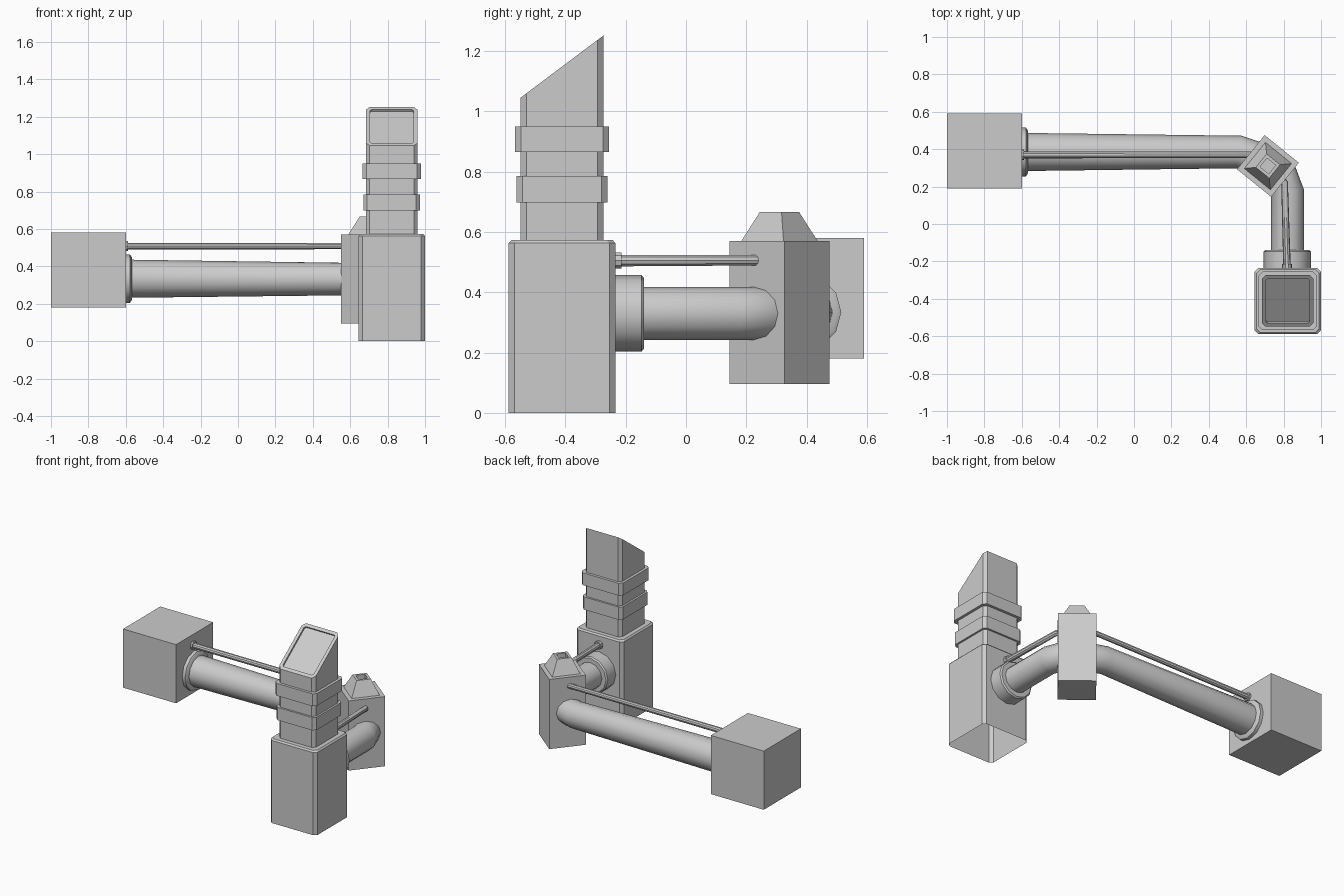
import bpy, bmesh, math
from mathutils import Vector, Matrix

if "Cube" in bpy.data.objects:
    bpy.data.objects.remove(bpy.data.objects["Cube"])


def make_object(name, bm, smooth=False):
    bmesh.ops.recalc_face_normals(bm, faces=bm.faces[:])
    me = bpy.data.meshes.new(name)
    bm.to_mesh(me)
    bm.free()
    ob = bpy.data.objects.new(name, me)
    bpy.context.collection.objects.link(ob)
    if smooth:
        bpy.ops.object.select_all(action='DESELECT')
        ob.select_set(True)
        bpy.context.view_layer.objects.active = ob
        bpy.ops.object.shade_smooth_by_angle(angle=math.radians(35))
    return ob


def bridge(bm, rings, cap_start=True, cap_end=True):
    """Skin a list of equally long point rings; returns the end cap."""
    vs = [[bm.verts.new(p) for p in r] for r in rings]
    n = len(vs[0])
    for a, b in zip(vs, vs[1:]):
        for i in range(n):
            j = (i + 1) % n
            bm.faces.new((a[i], a[j], b[j], b[i]))
    if cap_start:
        bm.faces.new(vs[0][::-1])
    return bm.faces.new(vs[-1]) if cap_end else None


def square(cx, cy, h, z, c=0.0):
    """Square ring of half width h, with corners cut by c."""
    if c == 0:
        pts = [(-h, -h), (h, -h), (h, h), (-h, h)]
    else:
        k = h - c
        pts = [(-k, -h), (k, -h), (h, -k), (h, k), (k, h), (-k, h), (-h, k), (-h, -k)]
    return [Vector((cx + x, cy + y, z)) for x, y in pts]


def recess(bm, face, rim, depth):
    """Sink a shallow pit into a face, leaving a rim."""
    bm.normal_update()
    bmesh.ops.inset_region(bm, faces=[face], thickness=rim, use_even_offset=True)
    n = face.normal.copy()
    ext = bmesh.ops.extrude_discrete_faces(bm, faces=[face])['faces']
    bmesh.ops.translate(bm, verts=list(ext[0].verts), vec=-n * depth)


def tube(name, stations, sides=12):
    """Round sweep through (x, y, z, radius) stations on a level path."""
    pts = [Vector(s[:3]) for s in stations]
    rings = []
    for i, p in enumerate(pts):
        a = (p - pts[i - 1]).normalized() if i else None
        b = (pts[i + 1] - p).normalized() if i < len(pts) - 1 else None
        # stations at one spot share the neighbouring direction
        dirs = [d for d in (a, b) if d is not None and d.length > 0.5]
        t = sum(dirs, Vector()).normalized()
        t.z = 0
        t.normalize()
        miter = 1 / max(0.5, t.dot(dirs[0]))
        side = Vector((t.y, -t.x, 0)) * miter
        r = stations[i][3]
        rings.append([p + r * (math.cos(w) * side + math.sin(w) * Vector((0, 0, 1)))
                      for w in (2 * math.pi * k / sides for k in range(sides))])
    bm = bmesh.new()
    bridge(bm, rings)
    return make_object(name, bm, smooth=True)


# Plain cube at the left end
bm = bmesh.new()
bridge(bm, [square(-0.8, 0.39, 0.2, z) for z in (0.18, 0.58)])
make_object("end_block", bm)

# Turned corner post with tapered cap and a pit in its top
bm = bmesh.new()
cap = bridge(bm, [square(0, 0, h, z) for h, z in
                  ((0.1175, 0.095), (0.1175, 0.57), (0.09, 0.57), (0.046, 0.667))])
recess(bm, cap, 0.016, 0.03)
bm.transform(Matrix.Translation((0.716, 0.31, 0)) @ Matrix.Rotation(math.radians(-39), 4, 'Z'))
make_object("corner_post", bm)

# Tower base, open underneath
TX, TY = 0.822, -0.411
bm = bmesh.new()
bridge(bm, [square(TX, TY, h, z, c) for h, z, c in
            ((0.177, 0, 0.02), (0.177, 0.563, 0.02), (0.168, 0.573, 0.02))], cap_start=False)
make_object("tower_base", bm)

# Chimney shaft with slanted, recessed top
bm = bmesh.new()
H = 0.138
top = square(TX, TY, H, 0, 0.02)
for p in top:
    p.z = 1.045 + (p.y - TY + H) / (2 * H) * 0.207
bridge_face = bridge(bm, [square(TX, TY, H, 0.56, 0.02), top])
recess(bm, bridge_face, 0.022, 0.012)
make_object("chimney_shaft", bm)

# Two collars round the chimney
for name, h, z0, z1 in (("lower_collar", 0.151, 0.698, 0.785),
                        ("upper_collar", 0.156, 0.866, 0.95)):
    bm = bmesh.new()
    bridge(bm, [square(TX, TY, h, z, 0.02) for z in (z0, z1)])
    make_object(name, bm)

# Main pipe, bending inside the post
tube("main_pipe", [(-0.6, 0.385, 0.334, 0.102), (0.56, 0.385, 0.332, 0.087),
                   (0.68, 0.345, 0.331, 0.087), (0.785, 0.265, 0.33, 0.087),
                   (0.82, 0.17, 0.33, 0.088), (0.82, -0.235, 0.33, 0.088)])
tube("block_flange", [(-0.61, 0.385, 0.334, 0.13), (-0.578, 0.385, 0.334, 0.13),
                      (-0.568, 0.385, 0.334, 0.115)])
tube("tower_flange", [(0.82, -0.24, 0.33, 0.127), (0.82, -0.148, 0.33, 0.127),
                      (0.82, -0.14, 0.33, 0.118)])

# Thin upper pipe with end fittings
tube("thin_pipe", [(-0.6, 0.37, 0.508, 0.019), (0.62, 0.37, 0.508, 0.017),
                   (0.73, 0.32, 0.507, 0.017), (0.805, 0.22, 0.506, 0.018),
                   (0.818, -0.235, 0.505, 0.02)], 10)
tube("block_fitting", [(-0.61, 0.37, 0.508, 0.028), (-0.587, 0.37, 0.508, 0.028)], 10)
tube("tower_fitting", [(0.818, -0.24, 0.505, 0.028), (0.818, -0.214, 0.505, 0.028)], 10)
